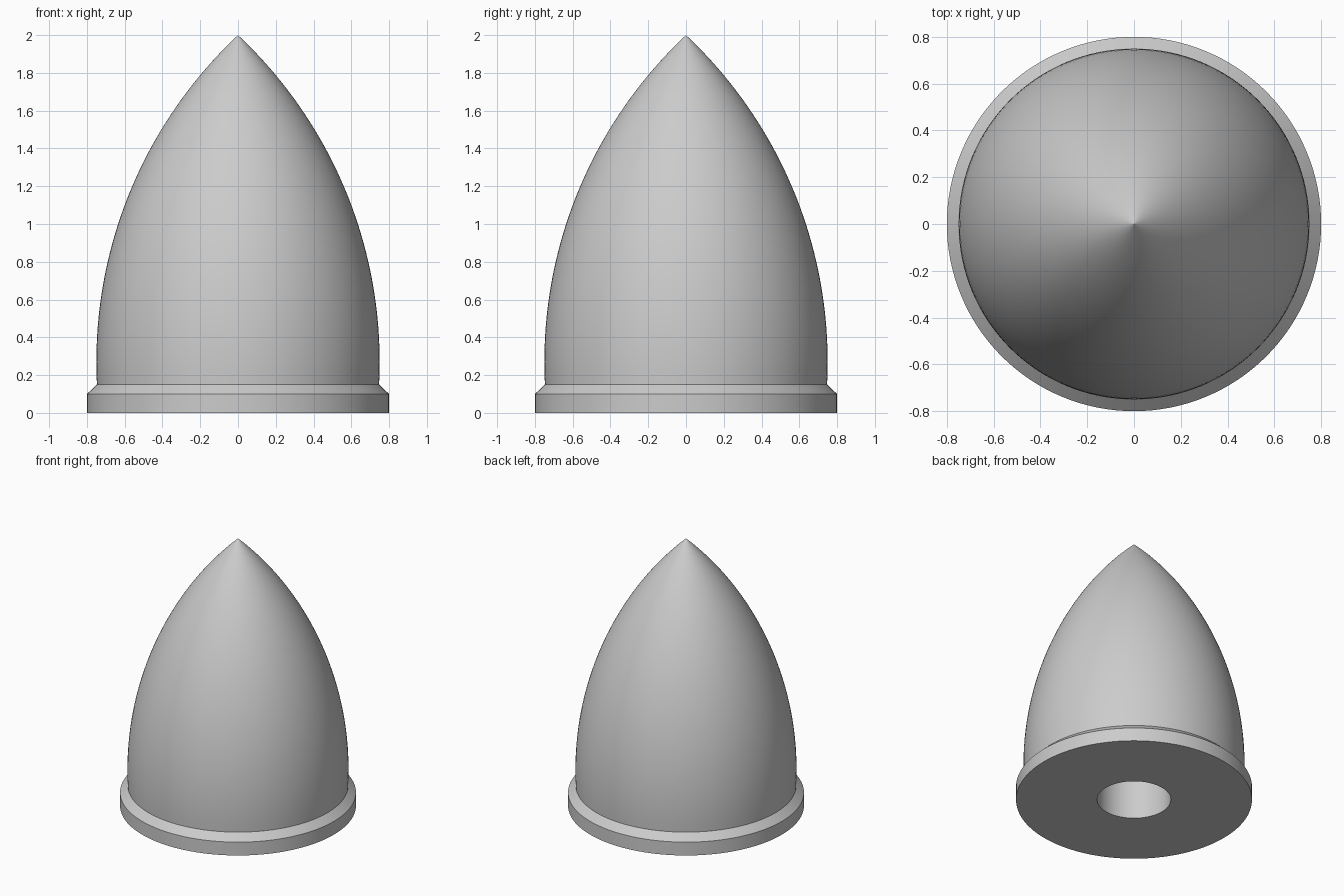
import bpy, bmesh, math

cube = bpy.data.objects.get("Cube")
if cube:
    bpy.data.objects.remove(cube, do_unlink=True)

SEGMENTS = 128
RINGS = 48
HEIGHT = 2.0
BODY_RADIUS = 0.75
WIDEST_Z = 0.27
COLLAR_TOP = 0.15

grey = bpy.data.materials.new("light grey")
grey.use_nodes = True
grey.diffuse_color = (0.6, 0.6, 0.6, 1)
grey.node_tree.nodes["Principled BSDF"].inputs["Base Color"].default_value = grey.diffuse_color


def ogive(z):
    """Radius of the pointed arch, a circular arc from its widest ring to the tip."""
    length = HEIGHT - WIDEST_Z
    arc = (BODY_RADIUS ** 2 + length ** 2) / (2 * BODY_RADIUS)
    return max(0, math.sqrt(arc ** 2 - (z - WIDEST_Z) ** 2) - arc + BODY_RADIUS)


def lathe(name, profile, material):
    """Revolve a profile of (radius, height) points around the z axis."""
    bm = bmesh.new()
    verts = [bm.verts.new((r, 0, z)) for r, z in profile]
    edges = [bm.edges.new(pair) for pair in zip(verts, verts[1:])]
    bmesh.ops.spin(bm, geom=verts + edges, cent=(0, 0, 0), axis=(0, 0, 1),
                   angle=math.tau, steps=SEGMENTS)
    bmesh.ops.remove_doubles(bm, verts=bm.verts, dist=1e-5)
    bmesh.ops.recalc_face_normals(bm, faces=bm.faces)
    mesh = bpy.data.meshes.new(name)
    bm.to_mesh(mesh)
    bm.free()
    mesh.materials.append(material)
    obj = bpy.data.objects.new(name, mesh)
    bpy.context.collection.objects.link(obj)
    bpy.ops.object.select_all(action="DESELECT")
    obj.select_set(True)
    bpy.context.view_layer.objects.active = obj
    bpy.ops.object.shade_smooth_by_angle(angle=math.radians(30))
    return obj


# Blind shaft hole, underside and chamfered collar
profile = [(0, 1.0), (0.25, 1.0), (0.25, 0), (0.8, 0), (0.8, 0.1)]

# Pointed shell, with rings closing up towards the tip
for i in range(RINGS + 1):
    z = COLLAR_TOP + (HEIGHT - COLLAR_TOP) * math.sin(i / RINGS * math.pi / 2)
    profile.append((ogive(z) if i < RINGS else 0, z))

lathe("nose_cone", profile, grey)
